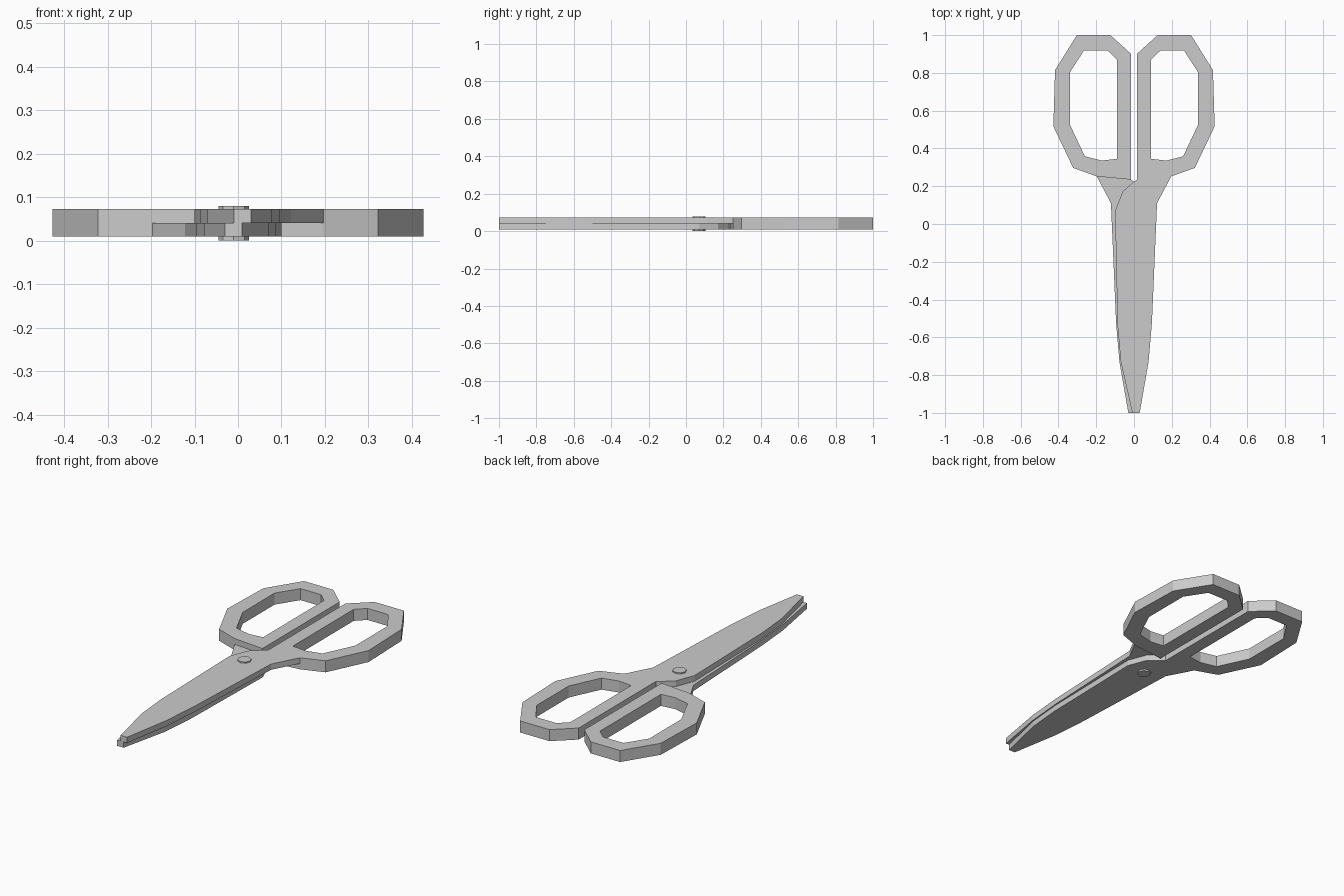
import bpy, bmesh, math

cube = bpy.data.objects.get("Cube")
if cube:
    bpy.data.objects.remove(cube, do_unlink=True)

# Single grey material
grey = bpy.data.materials.new("grey")
grey.use_nodes = True
GREY = (0.6, 0.6, 0.6, 1)
grey.diffuse_color = GREY
grey.node_tree.nodes["Principled BSDF"].inputs["Base Color"].default_value = GREY

BOTTOM, MIDDLE, TOP = 0.009, 0.0405, 0.072

# Outlines of one half, counter-clockwise from above (hole is clockwise)
HANDLE = [(0.017, 0.235), (0.197, 0.252), (0.322, 0.297), (0.427, 0.517),
          (0.418, 0.815), (0.302, 1.0), (0.125, 1.0), (0.017, 0.902)]
HOLE = [(0.09, 0.345), (0.09, 0.87), (0.14, 0.918), (0.265, 0.918),
        (0.34, 0.802), (0.34, 0.527), (0.26, 0.358), (0.17, 0.336)]
BLADE = [(0.0, 0.225), (-0.06, 0.172), (-0.1, 0.07), (-0.087, -0.54),
         (-0.07, -0.73), (-0.009, -1.0), (0.03, -1.0), (0.077, -0.73),
         (0.095, -0.52), (0.122, 0.11)]


def scissor_half(name, flipped):
    bm = bmesh.new()

    def place(p, z):
        # The second half is the first turned over about the long axis
        return (-p[0], p[1], TOP + BOTTOM - z) if flipped else (p[0], p[1], z)

    def sheet(loops, z, up):
        edges = []
        for loop in loops:
            vs = [bm.verts.new(place(p, z)) for p in loop]
            edges += [bm.edges.new((vs[i - 1], vs[i])) for i in range(len(vs))]
        made = bmesh.ops.triangle_fill(bm, edges=edges, use_beauty=True)
        for f in made["geom"]:
            if isinstance(f, bmesh.types.BMFace):
                f.normal_update()
                if (f.normal.z > 0) != (up != flipped):
                    f.normal_flip()

    def walls(path, z0, z1):
        for a, b in zip(path, path[1:]):
            bm.faces.new([bm.verts.new(place(p, z))
                          for p, z in ((a, z0), (b, z0), (b, z1), (a, z1))])

    joint = [HANDLE[1], HANDLE[0]]
    sheet([HANDLE[1:] + HANDLE[:1] + BLADE, HOLE], TOP, True)
    sheet([HANDLE, HOLE], BOTTOM, False)
    sheet([joint + BLADE], MIDDLE, False)
    walls(HANDLE[1:] + HANDLE[:1], BOTTOM, TOP)
    walls(HOLE + HOLE[:1], BOTTOM, TOP)
    walls(HANDLE[:2], BOTTOM, MIDDLE)
    walls([HANDLE[0]] + BLADE + [HANDLE[1]], MIDDLE, TOP)

    bmesh.ops.remove_doubles(bm, verts=bm.verts, dist=0.0001)
    mesh = bpy.data.meshes.new(name)
    bm.to_mesh(mesh)
    bm.free()
    mesh.materials.append(grey)
    bpy.context.collection.objects.link(bpy.data.objects.new(name, mesh))


scissor_half("upper_blade_and_left_handle", False)
scissor_half("lower_blade_and_right_handle", True)

# Pivot pin through both blades
bpy.ops.mesh.primitive_cylinder_add(vertices=8, radius=0.035, depth=0.079,
                                    location=(-0.01, 0.07, 0.0395))
pin = bpy.context.object
pin.name = "pivot_pin"
pin.data.materials.append(grey)
